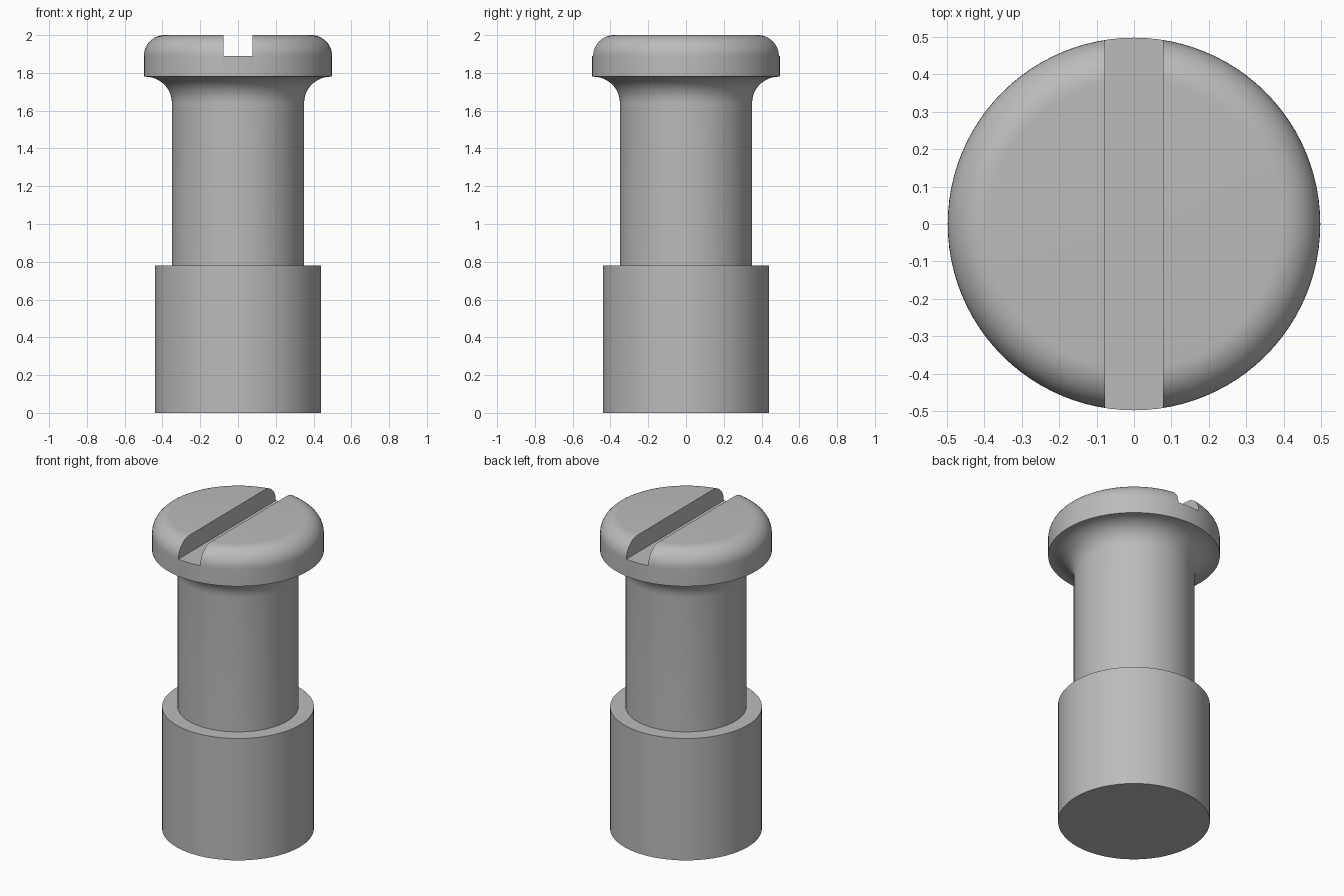
import bpy, bmesh
from math import sin, cos, pi, radians

cube = bpy.data.objects.get("Cube")
if cube:
    bpy.data.objects.remove(cube, do_unlink=True)

steel = bpy.data.materials.new("plain_grey_metal")
steel.use_nodes = True
grey = (0.5, 0.5, 0.5, 1)
steel.diffuse_color = grey
steel.node_tree.nodes["Principled BSDF"].inputs["Base Color"].default_value = grey


def add_mesh(name, bm):
    bmesh.ops.recalc_face_normals(bm, faces=bm.faces)
    mesh = bpy.data.meshes.new(name)
    bm.to_mesh(mesh)
    bm.free()
    mesh.materials.append(steel)
    obj = bpy.data.objects.new(name, mesh)
    bpy.context.collection.objects.link(obj)
    return obj


def arc(cx, cz, radius, start, end, steps=12):
    angles = [radians(start + (end - start) * i / steps) for i in range(steps + 1)]
    return [(cx + radius * cos(a), cz + radius * sin(a)) for a in angles]


def lathe(name, profile, segments=96):
    """Revolve a profile of (radius, height), capping both ends."""
    bm = bmesh.new()
    rings = [[bm.verts.new((r * cos(2 * pi * i / segments), r * sin(2 * pi * i / segments), z))
              for i in range(segments)] for r, z in profile]
    for low, high in zip(rings, rings[1:]):
        for i in range(segments):
            j = (i + 1) % segments
            bm.faces.new((low[i], low[j], high[j], high[i]))
    bm.faces.new(rings[0])
    bm.faces.new(rings[-1])
    return add_mesh(name, bm)


# Thick base, slim shank, fillet under the head, rounded head
base = [(0.44, 0), (0.44, 0.78), (0.35, 0.78)]
fillet = arc(0.49, 1.64, 0.14, 180, 90)
head = [(0.498, 1.78)] + arc(0.388, 1.89, 0.11, 0, 90)
screw = lathe("slotted_screw", base + fillet + head)

# Driver slot cutter, running front to back
bm = bmesh.new()
bmesh.ops.create_cube(bm, size=1)
bmesh.ops.scale(bm, vec=(0.154, 1.2, 0.4), verts=bm.verts)
bmesh.ops.translate(bm, vec=(0, 0, 2.089), verts=bm.verts)
cutter = add_mesh("slot_cutter", bm)
cutter.hide_render = True

# Cut the slot, then smooth the curved faces
slot = screw.modifiers.new("slot", 'BOOLEAN')
slot.operation = 'DIFFERENCE'
slot.solver = 'EXACT'
slot.object = cutter
bpy.ops.object.select_all(action='DESELECT')
screw.select_set(True)
bpy.context.view_layer.objects.active = screw
bpy.ops.object.modifier_apply(modifier=slot.name)
bpy.data.objects.remove(cutter, do_unlink=True)
bpy.ops.object.shade_smooth_by_angle(angle=radians(30))
